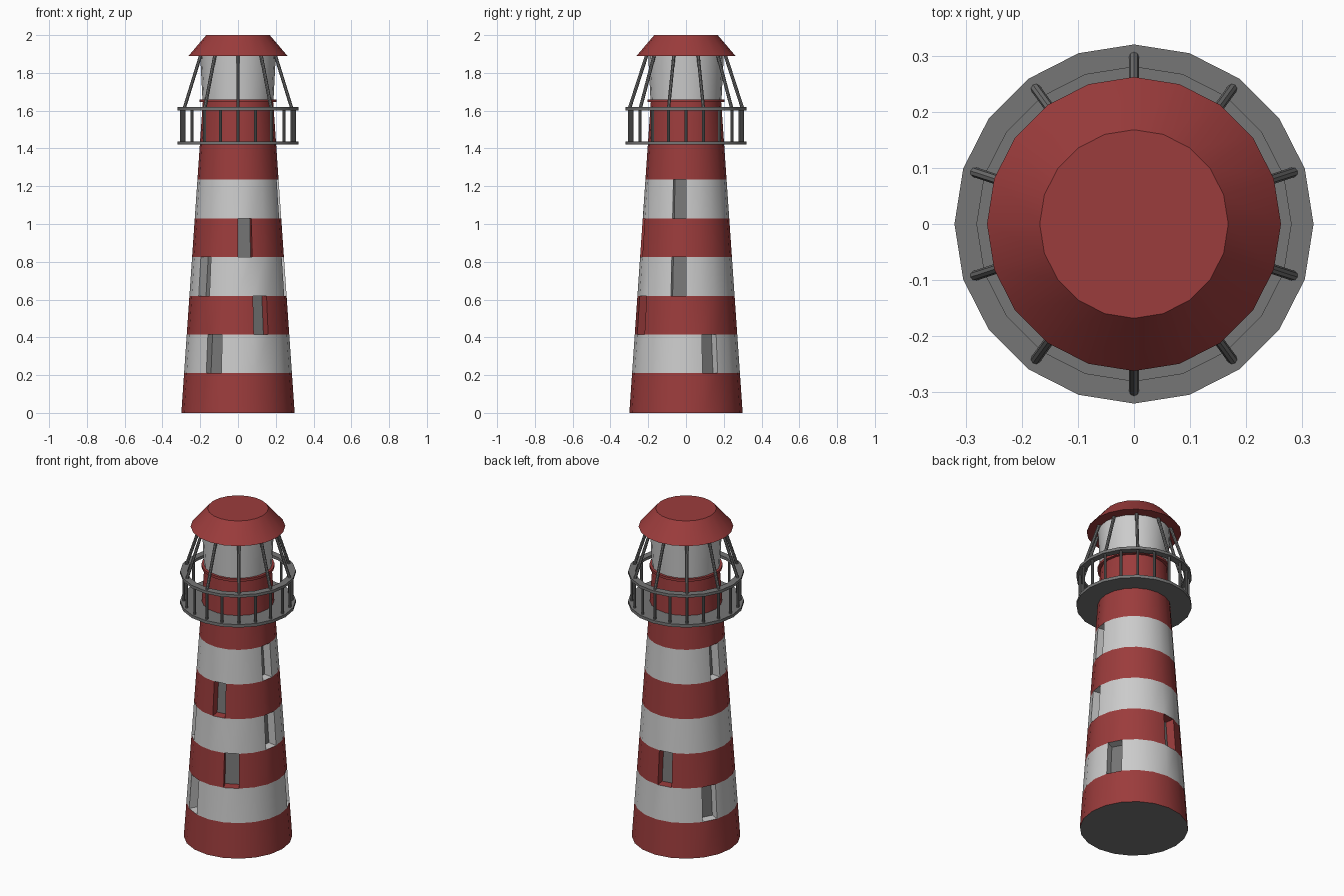
import bpy, bmesh
from math import cos, sin, radians, pi
from mathutils import Vector

if "Cube" in bpy.data.objects:
    bpy.data.objects.remove(bpy.data.objects["Cube"])

N = 20  # sides of every round part


def material(name, rgb):
    m = bpy.data.materials.new(name)
    m.diffuse_color = (*rgb, 1)
    m.use_nodes = True
    m.node_tree.nodes["Principled BSDF"].inputs["Base Color"].default_value = m.diffuse_color
    return m


RED = material("red_paint", (0.33, 0.045, 0.045))
WHITE = material("white_paint", (0.8, 0.8, 0.8))
GREY = material("dark_metal", (0.18, 0.18, 0.18))
PALE = material("lantern_glass", (0.62, 0.62, 0.62))


def polar(r, deg, z):
    return Vector((r * cos(radians(deg)), r * sin(radians(deg)), z))


def finish(bm, name, mats):
    bmesh.ops.recalc_face_normals(bm, faces=bm.faces)
    me = bpy.data.meshes.new(name)
    bm.to_mesh(me)
    bm.free()
    for m in mats:
        me.materials.append(m)
    ob = bpy.data.objects.new(name, me)
    bpy.context.collection.objects.link(ob)
    bpy.ops.object.select_all(action='DESELECT')
    ob.select_set(True)
    bpy.context.view_layer.objects.active = ob
    bpy.ops.object.shade_smooth_by_angle(angle=radians(30))
    return ob


def lathe(name, profile, mat, closed=False):
    """Spin (radius, z) points; open profiles get end caps, closed ones form a ring."""
    bm = bmesh.new()
    rings = [[bm.verts.new(polar(r, i * 360 / N, z)) for i in range(N)] for r, z in profile]
    pairs = list(zip(rings, rings[1:]))
    if closed:
        pairs.append((rings[-1], rings[0]))
    else:
        bm.faces.new(rings[0])
        bm.faces.new(rings[-1])
    for a, b in pairs:
        for i in range(N):
            j = (i + 1) % N
            bm.faces.new((a[i], a[j], b[j], b[i]))
    return finish(bm, name, [mat])


def rods(name, ends, radius, mat):
    """One object holding a thin round bar for every (start, end) pair."""
    bm = bmesh.new()
    for a, b in ends:
        d = b - a
        mat4 = d.to_track_quat('Z', 'Y').to_matrix().to_4x4()
        mat4.translation = (a + b) / 2
        bmesh.ops.create_cone(bm, cap_ends=True, segments=8, radius1=radius,
                              radius2=radius, depth=d.length, matrix=mat4)
    return finish(bm, name, [mat])


# Tapered striped tower; window cells are pushed inward with a grey back
levels = [0, 0.21, 0.415, 0.62, 0.825, 1.03, 1.235, 1.645]
windows = {1: (18, 144, -126), 2: (-72, 90), 3: (-18, -144), 4: (-90,), 5: (-18, 162)}
DEPTH = 0.055
bm = bmesh.new()
rings = [[bm.verts.new(polar(0.3 - 0.069 * z, i * 18, z)) for i in range(N)] for z in levels]
bm.faces.new(rings[0]).material_index = 2
bm.faces.new(rings[-1])
for k in range(len(levels) - 1):
    cells = {(a // 18) % N for a in windows.get(k, ())}
    for i in range(N):
        j = (i + 1) % N
        q = [rings[k][i], rings[k][j], rings[k + 1][j], rings[k + 1][i]]
        if i not in cells:
            bm.faces.new(q).material_index = k % 2
            continue
        inward = polar(-DEPTH, i * 18 + 9, 0)
        p = [bm.verts.new(v.co + inward) for v in q]
        bm.faces.new(p).material_index = 2
        for s in range(4):
            t = (s + 1) % 4
            bm.faces.new((q[s], q[t], p[t], p[s])).material_index = k % 2
finish(bm, "tower", [RED, WHITE, GREY])

# Lantern room and roof
lathe("lantern_ledge", [(0.203, 1.645), (0.203, 1.66)], RED)
lathe("lantern_room", [(0.188, 1.655), (0.2, 1.892)], PALE)
lathe("roof", [(0.262, 1.89), (0.168, 2.0)], RED)

# Gallery floor and handrail
lathe("gallery_floor", [(0.32, 1.42), (0.32, 1.438)], GREY)
lathe("gallery_handrail", [(0.28, 1.602), (0.32, 1.602), (0.32, 1.619), (0.28, 1.619)],
      GREY, closed=True)

# Railing posts and slanted roof struts
rods("railing_posts", [(polar(0.3, i * 18, 1.43), polar(0.3, i * 18, 1.61))
                       for i in range(20)], 0.008, GREY)
rods("roof_struts", [(polar(0.3, 18 + i * 36, 1.61), polar(0.208, 18 + i * 36, 1.893))
                     for i in range(10)], 0.009, GREY)
